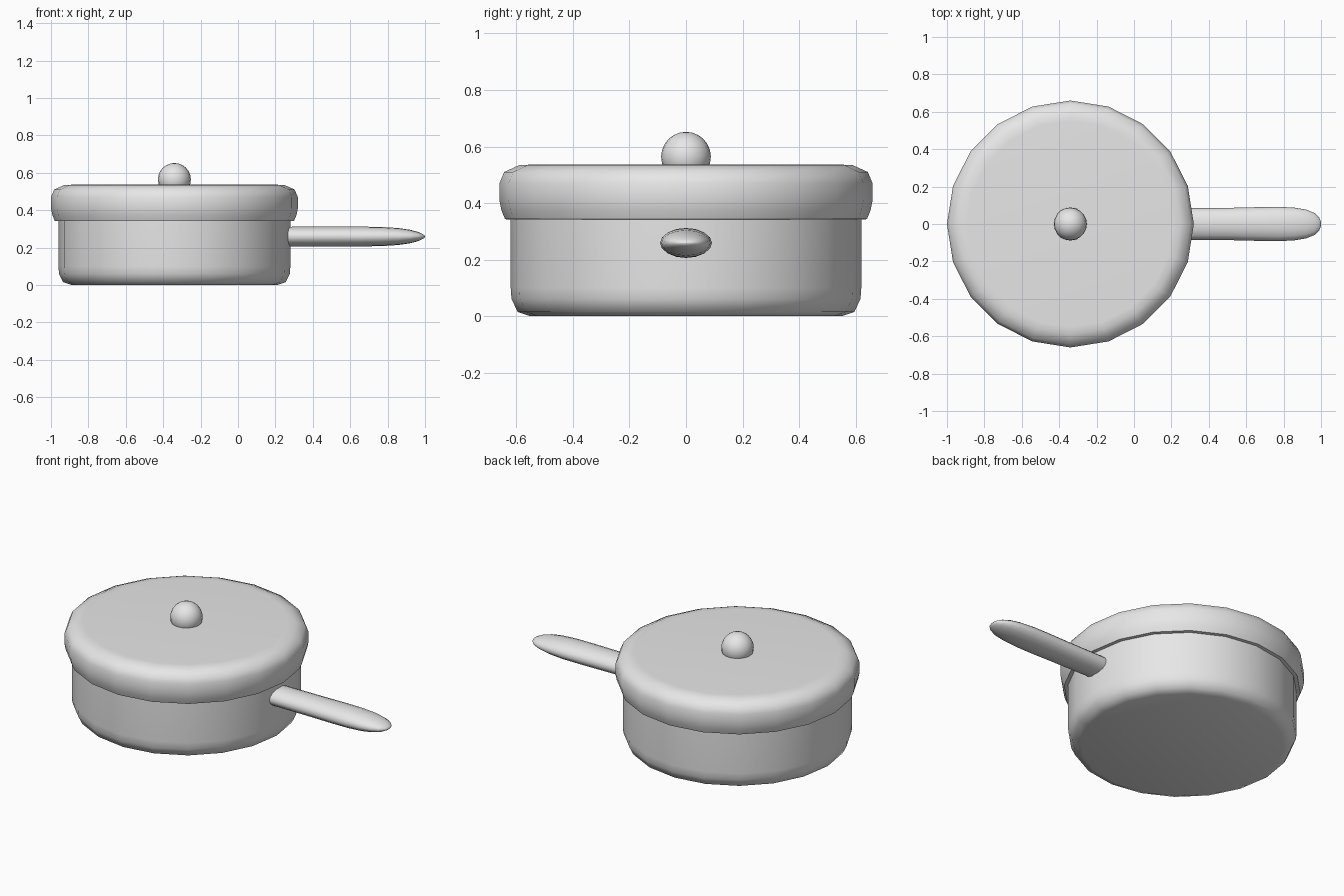
import bpy
import bmesh
import math

if "Cube" in bpy.data.objects:
    bpy.data.objects.remove(bpy.data.objects["Cube"], do_unlink=True)

POT_X = -0.34
SIDES = 20

metal = bpy.data.materials.new("plain grey")
metal.use_nodes = True
grey = (0.8, 0.8, 0.8, 1)
metal.diffuse_color = grey
metal.node_tree.nodes["Principled BSDF"].inputs["Base Color"].default_value = grey


def loft(name, rings, smooth_angle):
    """Skin a list of closed rings of points and cap both ends."""
    bm = bmesh.new()
    loops = [[bm.verts.new(p) for p in ring] for ring in rings]
    for a, b in zip(loops, loops[1:]):
        n = len(a)
        for i in range(n):
            j = (i + 1) % n
            bm.faces.new((a[i], a[j], b[j], b[i]))
    bm.faces.new(loops[0][::-1])
    bm.faces.new(loops[-1])
    bmesh.ops.recalc_face_normals(bm, faces=bm.faces)
    mesh = bpy.data.meshes.new(name)
    bm.to_mesh(mesh)
    bm.free()
    obj = bpy.data.objects.new(name, mesh)
    bpy.context.collection.objects.link(obj)
    finish(obj, smooth_angle)


def finish(obj, smooth_angle):
    if not obj.data.materials:
        obj.data.materials.append(metal)
    bpy.ops.object.select_all(action="DESELECT")
    obj.select_set(True)
    bpy.context.view_layer.objects.active = obj
    bpy.ops.object.shade_smooth_by_angle(angle=math.radians(smooth_angle))


def turned(name, profile):
    """Lathe a (radius, height) profile around the pot axis."""
    angles = [math.tau * i / SIDES for i in range(SIDES)]
    loft(name, [[(POT_X + r * math.cos(a), r * math.sin(a), z) for a in angles]
                for r, z in profile], 50)


# Pot body with a softened base
turned("pot_body", [(0.55, 0), (0.595, 0.015), (0.617, 0.06),
                    (0.62, 0.1), (0.62, 0.37)])

# Overhanging lid with a rounded rim
turned("lid", [(0.59, 0.34), (0.64, 0.343), (0.653, 0.375), (0.66, 0.41),
               (0.66, 0.47), (0.643, 0.51), (0.59, 0.534), (0.55, 0.536)])

# Round lid knob
bpy.ops.mesh.primitive_uv_sphere_add(segments=20, ring_count=12, radius=0.088,
                                     location=(POT_X, 0, 0.564))
knob = bpy.context.object
knob.name = "lid_knob"
finish(knob, 60)

# Flattened handle: (x, half width, half height) stations
stations = [(0.2, 0.084, 0.052), (0.5, 0.086, 0.053), (0.66, 0.09, 0.053),
            (0.77, 0.092, 0.051), (0.86, 0.087, 0.045), (0.92, 0.077, 0.036),
            (0.965, 0.059, 0.024), (0.99, 0.035, 0.012), (1.0, 0.01, 0.003)]
turns = [math.tau * i / 16 for i in range(16)]
loft("handle", [[(x, w * math.cos(t), 0.259 + h * math.sin(t)) for t in turns]
                for x, w, h in stations], 60)
